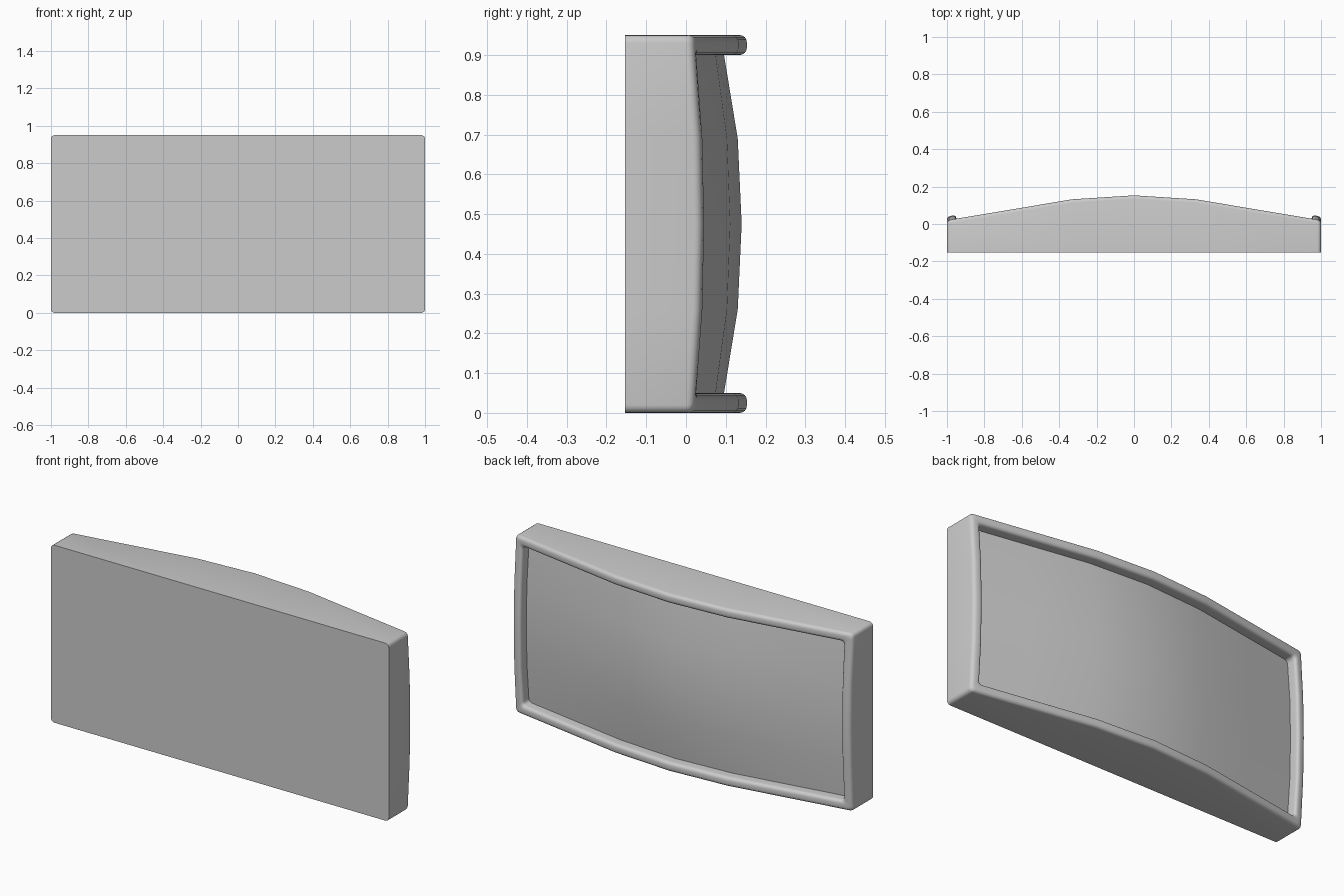
import bpy, bmesh, math

if "Cube" in bpy.data.objects:
    bpy.data.objects.remove(bpy.data.objects["Cube"])

W, H, FRONT = 1.0, 0.95, -0.153
XS = [-0.33, 0.0, 0.33]
ZS = [0.26, 0.475, 0.69]


def lerp_table(t, table):
    for (a, va), (b, vb) in zip(table, table[1:]):
        if t <= b:
            return va + (vb - va) * (t - a) / (b - a)
    return table[-1][1]


def arch(x):
    # lengthwise curve of the back
    return lerp_table(abs(x), [(0, 0.153), (0.33, 0.132), (1, 0.02)])


def bulge(z):
    # vertical curve, 0 at the edges and 1 in the middle
    return lerp_table(abs(z - H / 2), [(0, 1), (0.215, 0.78), (0.425, 0), (1, 0)])


def rim_y(x, z):
    return arch(x) + 0.02 * bulge(z)


def panel_y(x, z):
    return arch(x) - 0.058 + (0.022 + 0.023 * (1 - abs(x))) * bulge(z)


def outline(d, r=0.02, n=4):
    # rounded rectangle, inset by d, as (x, z) points
    x0, x1, z0, z1 = -W + d, W - d, d, H - d
    pts = []

    def corner(cx, cz, start):
        for i in range(n + 1):
            a = math.radians(start + 90 * i / n)
            pts.append((cx + r * math.cos(a), cz + r * math.sin(a)))

    corner(x0 + r, z0 + r, 180)
    pts.extend((x, z0) for x in XS)
    corner(x1 - r, z0 + r, 270)
    pts.extend((x1, z) for z in ZS)
    corner(x1 - r, z1 - r, 0)
    pts.extend((x, z1) for x in reversed(XS))
    corner(x0 + r, z1 - r, 90)
    pts.extend((x0, z) for z in reversed(ZS))
    return pts


def finish(bm, name):
    bmesh.ops.recalc_face_normals(bm, faces=bm.faces)
    me = bpy.data.meshes.new(name)
    bm.to_mesh(me)
    bm.free()
    ob = bpy.data.objects.new(name, me)
    bpy.context.collection.objects.link(ob)
    bpy.ops.object.select_all(action='DESELECT')
    ob.select_set(True)
    bpy.context.view_layer.objects.active = ob
    bpy.ops.object.shade_smooth_by_angle(angle=math.radians(35))


# housing: flat front, side walls and rounded raised rim
bm = bmesh.new()
R, T = 0.018, 0.05
steps = [(i * math.pi / 8) for i in range(5)]
section = [(R - R * math.cos(a), R * math.sin(a) - R) for a in steps]
section += [(T - R + R * math.sin(a), R * math.cos(a) - R) for a in steps]
rings = [[bm.verts.new((x, FRONT, z)) for x, z in outline(0)]]
for d, dy in section:
    rings.append([bm.verts.new((x, rim_y(x, z) + dy, z)) for x, z in outline(d)])
rings.append([bm.verts.new((x, panel_y(x, z) - 0.004, z)) for x, z in outline(T)])
for a, b in zip(rings, rings[1:]):
    for i in range(len(a)):
        j = (i + 1) % len(a)
        bm.faces.new((a[i], a[j], b[j], b[i]))
bm.faces.new(rings[0])
finish(bm, "housing")

# recessed curved panel, tucked slightly under the rim
bm = bmesh.new()
e = T - 0.004
gx = [-W + e, -0.66] + XS + [0.66, W - e]
gz = [e] + ZS + [H - e]
grid = [[bm.verts.new((x, panel_y(x, z), z)) for z in gz] for x in gx]
for a, b in zip(grid, grid[1:]):
    for i in range(len(gz) - 1):
        bm.faces.new((a[i], a[i + 1], b[i + 1], b[i]))
bm.normal_update()
if bm.faces[:][0].normal.y < 0:
    bmesh.ops.reverse_faces(bm, faces=bm.faces)
finish(bm, "curved_panel")
